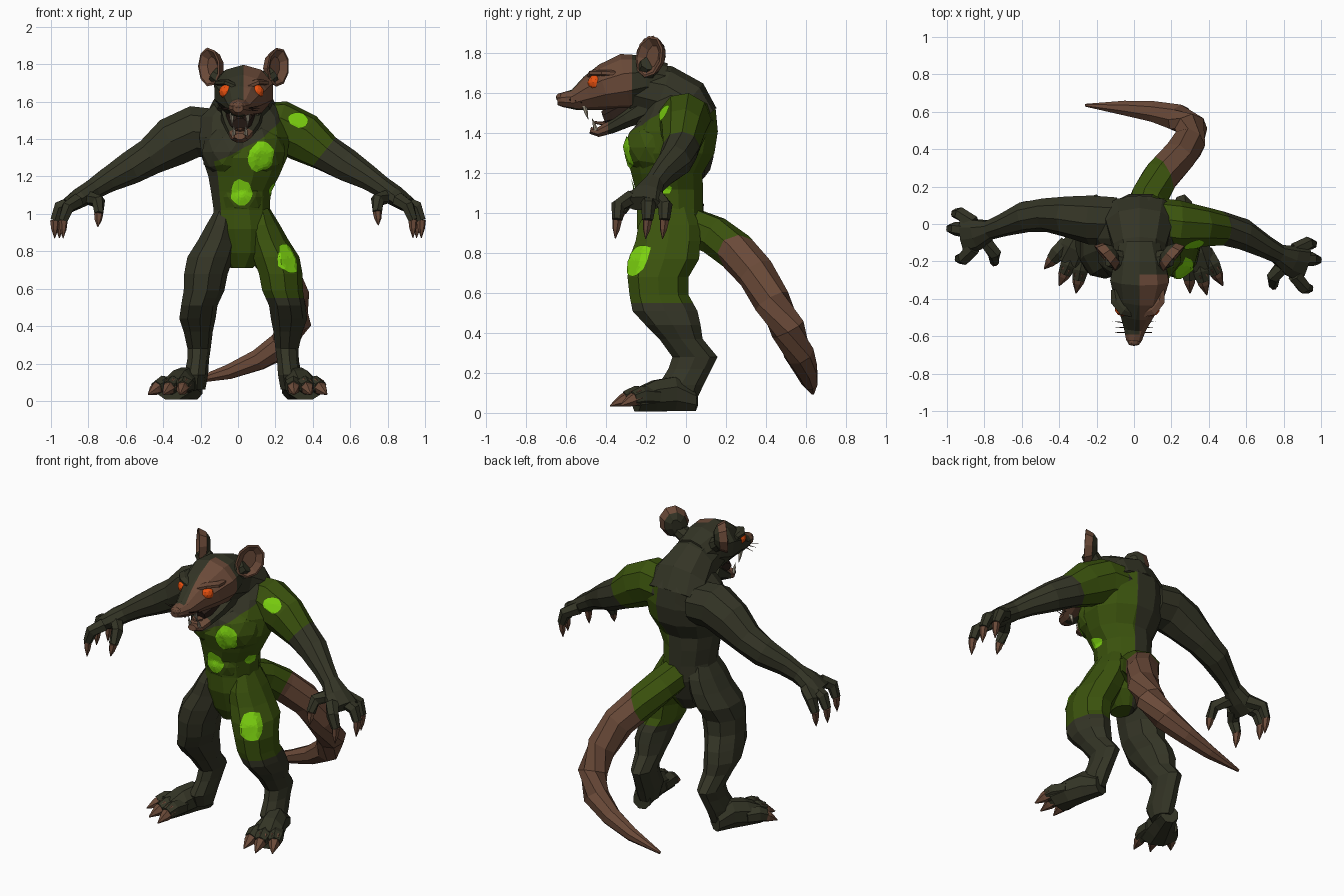
import bpy, bmesh, random
from math import sin, cos, pi
from mathutils import Vector as V
from mathutils.bvhtree import BVHTree

random.seed(4)
if "Cube" in bpy.data.objects:
    bpy.data.objects.remove(bpy.data.objects["Cube"])


def material(name, *rgb):
    m = bpy.data.materials.new(name)
    m.use_nodes = True
    m.diffuse_color = (*rgb, 1)
    m.node_tree.nodes["Principled BSDF"].inputs["Base Color"].default_value = (*rgb, 1)
    return m


FUR = material("dark_fur", .034, .035, .019)
GREEN = material("moss_green", .043, .085, .004)
LIME = material("glowing_lime", .2, .64, .005)
SKIN = material("bare_skin", .145, .068, .04)
ORANGE = material("eye_orange", .85, .085, .005)
MOUTH = material("mouth_dark", .025, .014, .01)
TOOTH = material("tooth", .36, .32, .24)
X, Y, Z = V((1, 0, 0)), V((0, 1, 0)), V((0, 0, 1))
solids = []


def finish(name, bm, mat, cuts=(), body=False):
    """Split along colour borders, colour the faces by rule and link the object."""
    bmesh.ops.recalc_face_normals(bm, faces=bm.faces)
    for co, no in cuts:
        bmesh.ops.bisect_plane(bm, geom=bm.verts[:] + bm.edges[:] + bm.faces[:],
                               plane_co=co, plane_no=no)
    mesh = bpy.data.meshes.new(name)
    slots = []
    for f in bm.faces:
        m = mat(f.calc_center_median()) if callable(mat) else mat
        if m not in slots:
            slots.append(m)
            mesh.materials.append(m)
        f.material_index = slots.index(m)
    if body:
        solids.append(BVHTree.FromBMesh(bm))
    bm.to_mesh(mesh)
    bm.free()
    obj = bpy.data.objects.new(name, mesh)
    bpy.context.collection.objects.link(obj)


def loft(name, rows, mat, n=8, axis=None, hint=Z, **kw):
    """Skin elliptical rings (x, y, z, half width, half height) along a path."""
    bm = bmesh.new()
    centres = [V(r[:3]) for r in rows]
    rings = []
    for i, r in enumerate(rows):
        t = axis or centres[min(i + 1, len(rows) - 1)] - centres[max(i - 1, 0)]
        s = t.cross(hint).normalized()
        u = s.cross(t).normalized()
        angles = [2 * pi * (k + .5) / n for k in range(n)]
        rings.append([bm.verts.new(centres[i] + s * r[3] * cos(a) + u * r[4] * sin(a))
                      for a in angles])
    for p, q in zip(rings, rings[1:]):
        for k in range(n):
            bm.faces.new((p[k], p[(k + 1) % n], q[(k + 1) % n], q[k]))
    bm.faces.new(rings[0])
    bm.faces.new(rings[-1])
    finish(name, bm, mat, **kw)


def spike(name, a, b, r, mat, n=6):
    mid = V(a).lerp(V(b), .5)
    loft(name, [(*a, r, r), (*mid, r * .75, r * .75), (*b, r * .08, r * .08)],
         mat, n, hint=V((.3, .9, .2)))


def blob(name, centre, size, mat, **kw):
    bm = bmesh.new()
    bmesh.ops.create_icosphere(bm, subdivisions=2, radius=1)
    for v in bm.verts:
        v.co = V(centre) + V([a * b for a, b in zip(v.co, size)])
    finish(name, bm, mat, **kw)


def behind(c, plane):
    return (c - plane[0]).dot(plane[1]) < 0


# Torso with slanted borders between fur and green hide
borders = [(V((0, -.03, 0)), V((1, -.55, 0))), (V((0, -.28, 1.34)), V((.5, .3, -1)))]


def hide(c):
    return FUR if any(behind(c, b) for b in borders) else GREEN


loft("torso", [
    (.02, -.08, .71, .06, .08), (.03, -.08, .79, .14, .13), (.025, -.08, .92, .175, .17),
    (.02, -.08, 1.02, .155, .17), (.015, -.085, 1.12, .165, .175),
    (.03, -.095, 1.2, .195, .185), (.035, -.08, 1.3, .235, .23),
    (.035, -.055, 1.41, .25, .222), (.03, -.03, 1.52, .235, .185),
    (.03, -.04, 1.6, .15, .14)], hide, 12, Z, Y, cuts=borders, body=True)
for side, x in (("right", -.04), ("left", .1)):
    blob(side + "_chest", (x, -.155, 1.33), (.16, .155, .15), hide, cuts=borders, body=True)
blob("belly", (.02, -.165, 1.09), (.125, .1, .12), hide, cuts=borders, body=True)
loft("neck", [(.03, .06, 1.45, .21, .12), (.03, -.01, 1.535, .19, .15),
              (.03, -.12, 1.6, .15, .145), (.03, -.26, 1.63, .13, .13)], FUR, 10)


# Head: bare skin on the left of the face and at the nose
def face_colour(c):
    bare = c.x > .03 and c.y < -.27 and c.z > 1.47 - .2 * (c.y + .27)
    return SKIN if bare or c.y < -.59 else FUR


loft("skull_and_snout", [
    (.03, -.1, 1.66, .11, .09), (.03, -.2, 1.67, .145, .12), (.03, -.3, 1.655, .165, .145),
    (.025, -.4, 1.63, .135, .12), (.015, -.48, 1.6, .095, .09),
    (.005, -.56, 1.568, .062, .052), (0, -.62, 1.568, .045, .036), (0, -.645, 1.565, .028, .024)],
    face_colour, 10, cuts=[(V((.03, 0, 0)), X), (V((0, -.27, 0)), Y), (V((0, -.59, 0)), Y)])
blob("nose", (0, -.63, 1.58), (.034, .022, .022), SKIN)
loft("lower_jaw", [(.02, -.2, 1.53, .12, .08), (.02, -.3, 1.475, .1, .05),
                   (.015, -.38, 1.43, .07, .035), (.01, -.44, 1.405, .05, .025),
                   (.01, -.48, 1.415, .03, .018)],
     lambda c: SKIN if c.y < -.39 else FUR, cuts=[(V((0, -.39, 0)), Y)])
loft("mouth_interior", [(.015, -.28, 1.53, .085, .07), (.015, -.37, 1.49, .06, .055),
                        (.012, -.41, 1.475, .045, .04)], MOUTH)
loft("tongue", [(.012, -.34, 1.46, .03, .012), (.012, -.42, 1.45, .03, .01),
                (.012, -.46, 1.455, .015, .006)], SKIN, 6)
for s in (-1, 1):
    side = "left" if s > 0 else "right"
    x = .01 + s * .042
    spike(side + "_upper_fang", (x, -.51, 1.54), (x, -.49, 1.47), .013, TOOTH)
    spike(side + "_lower_fang", (.01 + s * .032, -.45, 1.415), (.01 + s * .032, -.47, 1.475), .011, TOOTH)
    blob(side + "_eye", (.018 + s * .078, -.453, 1.654), (.043, .04, .04), ORANGE)
    # Brow overhanging the eye
    loft(side + "_brow", [(.02 + s * .03, -.475, 1.68, .025, .015),
                          (.02 + s * .075, -.46, 1.703, .035, .016),
                          (.02 + s * .115, -.41, 1.702, .035, .016),
                          (.02 + s * .125, -.35, 1.7, .02, .015)],
         SKIN if s > 0 else FUR, 6)
    for k in range(3):
        spike(f"{side}_whisker_{k}", (s * .04, -.53 - .025 * k, 1.56),
              (s * .115, -.52 - .03 * k, 1.55 + .015 * k), .004, MOUTH, 3)
    # Cupped ear: fur shell and bare inner face
    out = V((s * .75, -.65, .06)).normalized()
    base = V((.03 + s * .185, -.185, 1.785))
    shape = [(-.07, .03, .05), (-.045, .07, .085), (0, .088, .108),
             (.002, .076, .096), (-.025, .04, .06)]
    loft(side + "_ear", [(*(base + out * d), a, b) for d, a, b in shape],
         lambda c: SKIN if (c - base).dot(out) > -.026 and (c - base).length < .097 else FUR,
         9, out, V((s * .45, .1, 1)))
    loft(side + "_ear_root", [(.03 + s * .09, -.2, 1.7, .06, .05),
                              (.03 + s * .16, -.18, 1.75, .05, .04)], FUR)

# Arms: the left one swings further forward
ARM = [(.1, .02, 1.43, .13, .13), (.23, .025, 1.44, .135, .14), (.35, .04, 1.385, .112, .135),
       (.47, .05, 1.305, .092, .1), (.58, .04, 1.245, .085, .09), (.7, -.005, 1.18, .062, .068),
       (.77, -.03, 1.135, .054, .058), (.84, -.055, 1.09, .085, .055), (.91, -.065, 1.045, .1, .042)]
FINGERS = [("outer", (.955, .055)), ("middle", (.98, -.025)), ("inner", (.935, -.185))]
sleeve = (V((.515, 0, 1.4)), V((1, 0, -.8)))
for s in (-1, 1):
    side = "left" if s > 0 else "right"

    def pose(p):
        swing = max(0, p[0] - .05) * .18 if s > 0 else 0
        return (s * p[0], p[1] - swing, p[2] + (.035 * max(0, 1 - p[0]) if s > 0 else 0), *p[3:])

    loft(side + "_arm", [pose(p) for p in ARM],
         lambda c: GREEN if c.x > .15 and behind(c, sleeve) else FUR, 9, body=True,
         cuts=[(V((.15, 0, 0)), X), sleeve])
    digits = [(f, [(.86, -.06 + (y + .06) * .55, 1.07), (x - .025, y, 1.035), (x, y, .965)], (x, y - .01, .87))
              for f, (x, y) in FINGERS]
    digits.append(("thumb", [(.81, -.07, 1.09), (.745, -.16, 1.065), (.745, -.2, 1.0)], (.75, -.22, .93)))
    for f, path, tip in digits:
        radii = (.042, .037, .027)
        loft(f"{side}_{f}_finger", [pose((*p, r, r)) for p, r in zip(path, radii)], FUR, 6, hint=Y)
        spike(f"{side}_{f}_claw", pose(path[-1]), pose(tip), .025, SKIN)

# Legs: thigh, knee, raised hock, long foot with three clawed toes
LEG = [(.07, -.08, 1.03, .05, .11), (.085, -.085, .94, .09, .155), (.11, -.09, .86, .11, .165),
       (.15, -.11, .77, .128, .178), (.175, -.14, .68, .12, .155), (.185, -.135, .59, .112, .15),
       (.21, -.105, .51, .1, .165), (.22, -.065, .44, .1, .14), (.215, -.025, .37, .08, .11),
       (.21, .045, .28, .064, .115), (.215, .02, .22, .06, .11),
       (.225, -.025, .14, .065, .115), (.23, -.025, .06, .055, .075)]
TOES = {"right": [(-.48, -.24), (-.4, -.33), (-.31, -.37)],
        "left": [(.475, -.33), (.39, -.38), (.3, -.37)]}
for s in (-1, 1):
    side = "left" if s > 0 else "right"
    shift = .05 if s > 0 else 0
    loft(side + "_leg", [(s * x + shift, *r) for x, *r in LEG],
         lambda c: (GREEN if c.z > .55 else FUR) if s > 0 else FUR, 9, Z, Y,
         cuts=[(V((0, 0, .55)), Z)], body=True)
    heel = V((s * .235 + shift, .04, 0))
    tips = [V((x, y, 0)) for x, y in TOES[side]]
    ball = sum(tips, V()) / 3

    def along(f, z, target=ball):
        return (*heel.lerp(target, f).to_2d(), z)

    loft(side + "_foot", [(*along(0, .062), .055, .058), (*along(.25, .095), .07, .092),
                          (*along(.5, .085), .088, .084), (*along(.72, .064), .102, .062)],
         FUR, 8, ball - heel)
    for k, tip in enumerate(tips):
        toe = [(.5, .08, .046), (.7, .085, .05), (.82, .072, .038)]
        loft(f"{side}_toe_{k}", [(*along(f, z, tip), r, r) for f, z, r in toe], FUR, 6)
        spike(f"{side}_toe_claw_{k}", along(.72, .085, tip), along(1, .035, tip), .042, SKIN)

# Tail sweeping back and curling to the right
tail_border = (V((.17, .33, .89)), V((1, .4, -.5)))
loft("tail", [(.05, .03, .93, .1, .1), (.08, .14, .89, .105, .1), (.14, .25, .81, .1, .1),
              (.23, .35, .7, .097, .097), (.29, .43, .56, .093, .093), (.305, .51, .42, .088, .088),
              (.24, .565, .3, .077, .077), (.11, .6, .22, .06, .06),
              (-.05, .62, .155, .042, .042), (-.26, .635, .1, .008, .01)],
     lambda c: GREEN if behind(c, tail_border) and c.y < .42 else SKIN, 8, cuts=[tail_border])


# Glowing patches laid closely over the hide
def patch(name, centre, aim, a, b):
    d = V(aim).normalized()
    s = d.cross(Z).normalized()
    u = s.cross(d)
    bm = bmesh.new()
    n, levels = 14, 5
    edge = [random.uniform(.88, 1.1) for _ in range(n)]
    grid = []
    for i in range(levels + 1):
        for k in range(n):
            t, r = 2 * pi * k / n, edge[k] * i / levels
            start = V(centre) - d * .3 + s * a * r * cos(t) + u * b * r * sin(t)
            hits = [h for h in (tree.ray_cast(start, d) for tree in solids) if h[0]]
            best = min(hits, key=lambda h: h[3]) if hits else None
            grid.append(bm.verts.new(best[0] - d * .008) if best else None)
    for i in range(levels):
        for k in range(n):
            j = (k + 1) % n
            quad = [grid[i * n + k], grid[i * n + j], grid[i * n + n + j], grid[i * n + n + k]]
            if all(quad):
                bm.faces.new(quad)
    bmesh.ops.remove_doubles(bm, verts=bm.verts, dist=.0005)
    finish(name, bm, LIME)


patch("shoulder_patch", (.335, -.13, 1.505), (-.5, 1, -.1), .056, .046)
patch("chest_patch", (.125, -.3, 1.305), (-.25, 1, 0), .072, .08)
patch("belly_patch", (.02, -.27, 1.115), (0, 1, 0), .06, .068)
patch("side_patch", (.19, -.15, 1.13), (-.6, 1, 0), .035, .035)
patch("thigh_patch", (.268, -.25, .76), (-.55, 1, 0), .068, .085)
